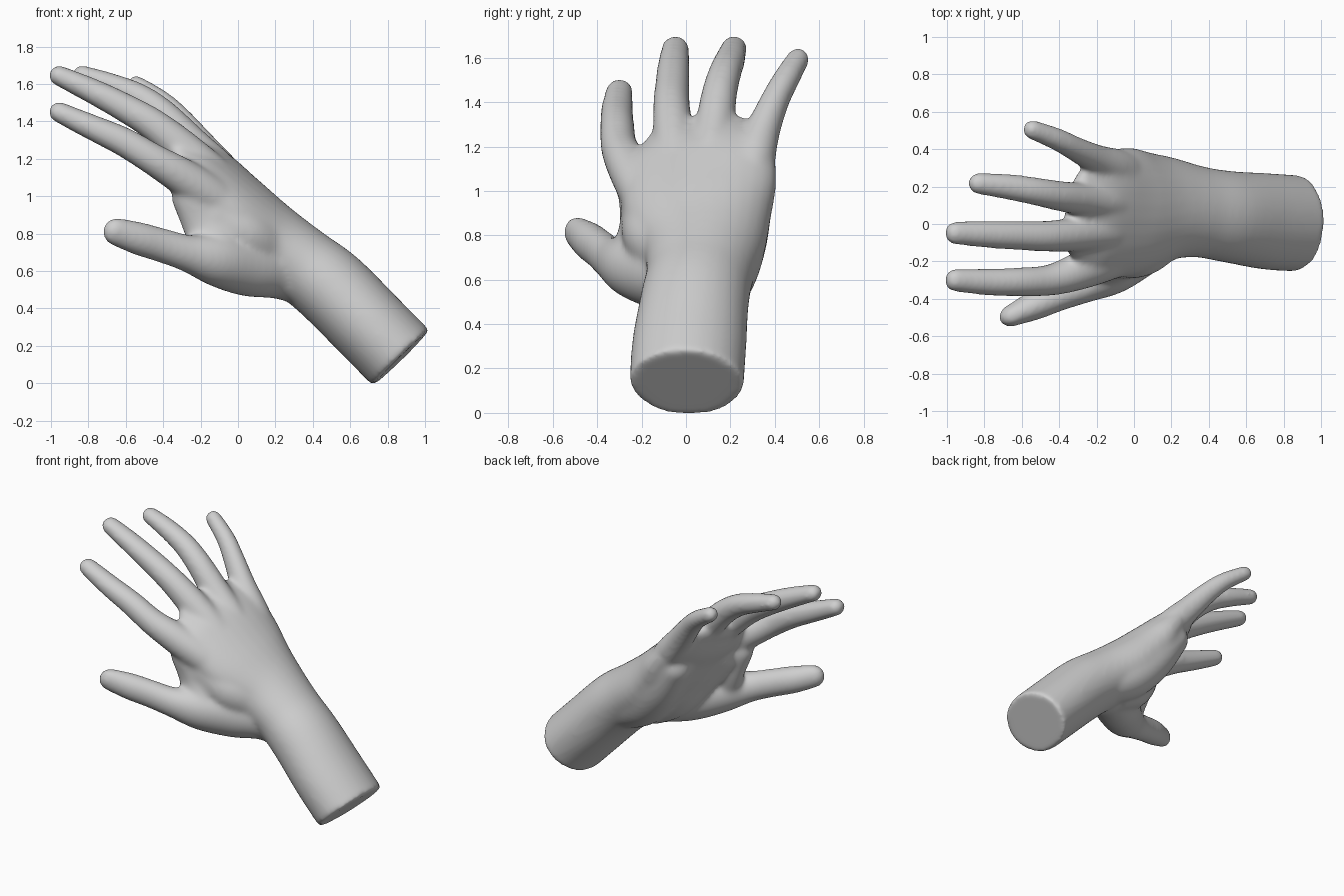
import bpy, bmesh, math
from mathutils import Vector

SEG = 28
bm = bmesh.new()


def spline(rows, n=5):
    """Catmull-Rom refinement of (x, y, z, half width, half thickness, roll) rows."""
    rows = [Vector(r) for r in rows]
    out = []
    for i in range(len(rows) - 1):
        p0, p1, p2 = rows[max(i - 1, 0)], rows[i], rows[i + 1]
        p3 = rows[min(i + 2, len(rows) - 1)]
        for k in range(n):
            t = k / n
            out.append(0.5 * (2 * p1 + (p2 - p0) * t + (2 * p0 - 5 * p1 + 4 * p2 - p3) * t ** 2
                              + (3 * p1 - p0 - 3 * p2 + p3) * t ** 3))
    return out + [rows[-1]]


def limb(rows):
    """Closed tube of elliptical sections along a path, with a domed tip."""
    pts = spline([r if len(r) == 6 else r + (0,) for r in rows])
    pos = [Vector(p[:3]) for p in pts]
    rings = []

    def ring(c, t, w, h, roll):
        side = (Vector((0, 1, 0)) - t * t.y).normalized()
        up = side.cross(t)
        a, b = math.cos(roll), math.sin(roll)
        s, u = side * a + up * b, up * a - side * b
        rings.append([bm.verts.new(c + s * w * math.cos(q) + u * h * math.sin(q))
                      for q in (2 * math.pi * i / SEG for i in range(SEG))])

    for i, p in enumerate(pts):
        t = (pos[min(i + 1, len(pos) - 1)] - pos[max(i - 1, 0)]).normalized()
        ring(pos[i], t, p[3], p[4], math.radians(p[5]))
    w, h, roll = p[3], p[4], math.radians(p[5])
    for k in range(1, 6):
        a = k * math.pi / 2 / 5.3
        ring(pos[-1] + t * h * math.sin(a), t, w * math.cos(a), h * math.cos(a), roll)
    for a, b in zip(rings, rings[1:]):
        for i in range(SEG):
            j = (i + 1) % SEG
            bm.faces.new((a[i], a[j], b[j], b[i]))
    bm.faces.new(rings[0][::-1])
    bm.faces.new(rings[-1])


# forearm, wrist and palm
limb([(0.872, 0.003, 0.145, .258, .213), (0.70, 0.015, 0.32, .258, .213),
      (0.50, 0.04, 0.52, .245, .213), (0.34, 0.065, 0.645, .245, .205, 2),
      (0.16, 0.08, 0.775, .285, .21, 6), (0.0, 0.06, 0.94, .345, .185, 10),
      (-0.12, 0.06, 1.085, .352, .15, 12), (-0.21, 0.06, 1.18, .325, .125, 12),
      (-0.29, 0.055, 1.265, .25, .08, 12)])
# index, middle, ring and little finger, each with its hand bone
limb([(0.14, -0.07, 0.78, .10, .10), (-0.11, -0.18, 0.985, .11, .11),
      (-0.30, -0.255, 1.115, .10, .10), (-0.45, -0.30, 1.205, .084, .086),
      (-0.61, -0.31, 1.30, .078, .079), (-0.78, -0.31, 1.378, .073, .069),
      (-0.958, -0.30, 1.46, .062, .056)])
limb([(0.12, 0.0, 0.87, .09, .09), (-0.12, -0.04, 1.10, .10, .11),
      (-0.29, -0.055, 1.26, .094, .10), (-0.45, -0.065, 1.39, .084, .087),
      (-0.60, -0.062, 1.48, .079, .078), (-0.78, -0.056, 1.573, .073, .068),
      (-0.958, -0.048, 1.655, .062, .055)])
limb([(0.10, 0.10, 0.91, .09, .09), (-0.10, 0.11, 1.13, .10, .11),
      (-0.26, 0.13, 1.30, .09, .095), (-0.40, 0.15, 1.445, .081, .083),
      (-0.53, 0.175, 1.54, .075, .074), (-0.68, 0.20, 1.605, .069, .064),
      (-0.835, 0.217, 1.658, .058, .053)])
limb([(0.10, 0.22, 0.90, .10, .09), (-0.07, 0.29, 1.12, .105, .10),
      (-0.20, 0.345, 1.28, .080, .085), (-0.31, 0.40, 1.415, .066, .072),
      (-0.41, 0.452, 1.515, .061, .061), (-0.545, 0.505, 1.605, .053, .051)])
# thumb with its fleshy base
limb([(0.40, 0.03, 0.54, .14, .13), (0.22, -0.01, 0.61, .15, .15),
      (0.05, -0.12, 0.635, .15, .16), (-0.12, -0.25, 0.67, .13, .14),
      (-0.27, -0.335, 0.705, .09, .10), (-0.40, -0.385, 0.745, .08, .092),
      (-0.53, -0.435, 0.783, .079, .089), (-0.65, -0.488, 0.82, .060, .076)])
# skin between thumb and index finger: web, and fill on the back of the hand
limb([(-0.11, -0.25, 0.69, .10, .13), (-0.165, -0.215, 0.85, .085, .13),
      (-0.25, -0.22, 1.0, .085, .105)])
limb([(0.36, 0.0, 0.64, .13, .15), (0.17, -0.055, 0.73, .14, .15),
      (0.03, -0.14, 0.81, .145, .145), (-0.11, -0.185, 0.90, .11, .13)])
# outer heel of the palm, and the middle of the palm
limb([(0.42, 0.13, 0.54, .13, .13), (0.21, 0.18, 0.67, .15, .16),
      (0.05, 0.235, 0.84, .14, .155), (-0.10, 0.27, 1.03, .115, .115)])
limb([(0.24, 0.06, 0.60, .14, .14), (0.07, 0.03, 0.70, .17, .15),
      (-0.05, -0.05, 0.83, .17, .135), (-0.17, -0.12, 0.98, .14, .115)])

bmesh.ops.recalc_face_normals(bm, faces=bm.faces)
mesh = bpy.data.meshes.new("hand")
bm.to_mesh(mesh)
bm.free()
hand = bpy.data.objects.new("hand", mesh)
bpy.context.collection.objects.link(hand)
bpy.context.view_layer.objects.active = hand
hand.select_set(True)

# fuse the parts into one skin and soften the joins and the cut rim
fuse = hand.modifiers.new("fuse", 'REMESH')
fuse.mode, fuse.voxel_size = 'VOXEL', 0.013
soft = hand.modifiers.new("soften", 'SMOOTH')
soft.factor, soft.iterations = 0.5, 22
for m in ("fuse", "soften"):
    bpy.ops.object.modifier_apply(modifier=m)

# stand the model on the ground
low = min(v.co.z for v in hand.data.vertices)
for v in hand.data.vertices:
    v.co.z -= low

skin = bpy.data.materials.new("plain grey")
skin.diffuse_color = (0.62, 0.62, 0.62, 1)
hand.data.materials.clear()
hand.data.materials.append(skin)
bpy.ops.object.shade_smooth()
